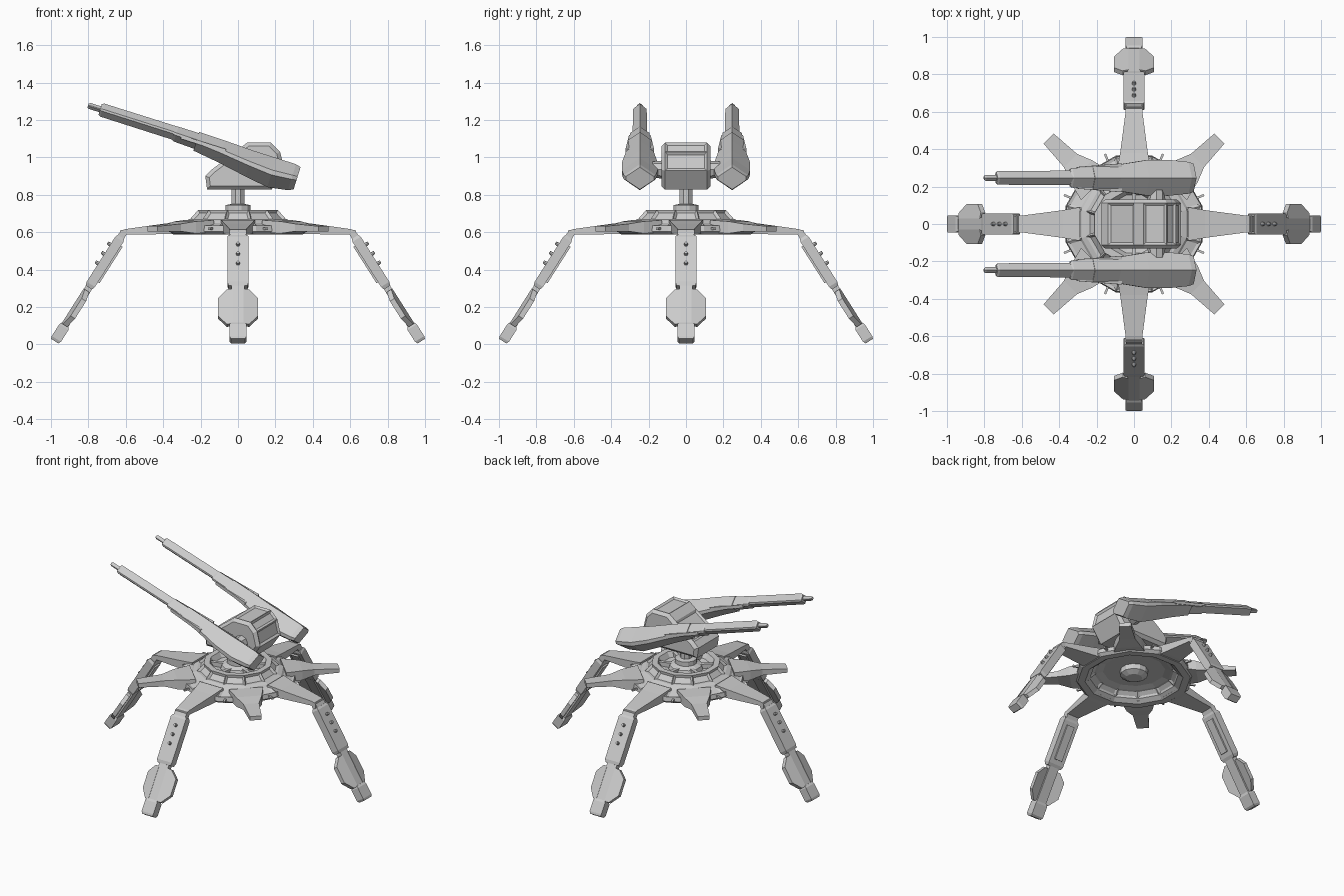
import bpy, bmesh
from math import radians, cos, pi
from mathutils import Matrix, Vector

if "Cube" in bpy.data.objects:
    bpy.data.objects.remove(bpy.data.objects["Cube"])


def finish(name, bm):
    bmesh.ops.recalc_face_normals(bm, faces=bm.faces)
    me = bpy.data.meshes.new(name)
    bm.to_mesh(me)
    bm.free()
    ob = bpy.data.objects.new(name, me)
    bpy.context.collection.objects.link(ob)
    return ob


def loft(name, rings, mat=Matrix()):
    """Skin a list of equal-length point rings and cap both ends."""
    bm = bmesh.new()
    vs = [[bm.verts.new(mat @ Vector(p)) for p in r] for r in rings]
    n = len(vs[0])
    for a, b in zip(vs, vs[1:]):
        for i in range(n):
            j = (i + 1) % n
            bm.faces.new((a[i], a[j], b[j], b[i]))
    bm.faces.new(vs[0])
    bm.faces.new(vs[-1])
    return finish(name, bm)


def box_ring(x, hw, z0, z1):
    return [(x, -hw, z0), (x, hw, z0), (x, hw, z1), (x, -hw, z1)]


def tube(name, r1, r2, depth, sides, mat):
    bm = bmesh.new()
    bmesh.ops.create_cone(bm, cap_ends=True, segments=sides, radius1=r1,
                          radius2=r2, depth=depth, matrix=mat)
    return finish(name, bm)


def turned(name, profile, sides, panels=()):
    """Revolve (apothem, z) points; inset the bands listed in panels."""
    bm = bmesh.new()
    k = 1 / cos(pi / sides)
    rings = []
    for r, z in profile:
        rings.append([bm.verts.new(Matrix.Rotation(2 * pi * (i + .5) / sides, 3, 'Z')
                                   @ Vector((r * k, 0, z))) for i in range(sides)])
    bands = []
    for a, b in zip(rings, rings[1:]):
        bands.append([bm.faces.new((a[i], a[(i + 1) % sides], b[(i + 1) % sides], b[i]))
                      for i in range(sides)])
    bm.faces.new(rings[0])
    bm.faces.new(rings[-1])
    bmesh.ops.recalc_face_normals(bm, faces=bm.faces)
    for band, thick, depth in panels:
        bmesh.ops.inset_individual(bm, faces=bands[band], thickness=thick,
                                   depth=depth, use_even_offset=True)
    return finish(name, bm)


# Hull: twelve-sided stepped shell, windows round the rim, hollow underneath
turned("hull", [(.07, .655), (.19, .655), (.23, .645), (.27, .61), (.30, .588), (.345, .588),
                (.365, .605), (.36, .635), (.28, .662), (.255, .672), (.212, .72),
                (.175, .72), (.155, .685), (.10, .675), (.07, .675)],
       12, [(9, .012, -.014), (7, .014, -.008), (2, .012, -.008)])
turned("underside_hub", [(.05, .60), (.085, .62), (.085, .66)], 12)

# Turret pedestal and neck
turned("pedestal", [(.11, .67), (.10, .70), (.068, .715), (.068, .745), (.04, .75)], 12)
tube("neck", .038, .038, .12, 8, Matrix.Translation((0, 0, .785)) @ Matrix.Rotation(pi / 8, 4, 'Z'))
for i in range(6):
    loft("hull_rib", [box_ring(.08, .012, .67, .705), box_ring(.19, .012, .67, .715)],
         Matrix.Rotation(radians(30 + 60 * i), 4, 'Z'))

# Legs, fins: four of each
D, N, K = Vector((.536, 0, -.844)), Vector((.844, 0, .536)), Vector((.61, 0, .6))
# shin frame: local x runs down the leg, z points outward
SHIN = Matrix(((D.x, 0, N.x, K.x), (0, 1, 0, 0), (D.z, 0, N.z, K.z), (0, 0, 0, 1)))
for q in range(4):
    rot = Matrix.Rotation(radians(90 * q), 4, 'Z')
    leg = rot @ SHIN
    loft("thigh", [box_ring(.29, .09, .595, .665), box_ring(.38, .074, .59, .648),
                   box_ring(.60, .045, .587, .617), box_ring(.63, .045, .572, .608)], rot)
    loft("shin_neck", [box_ring(-.005, .044, -.018, .018), box_ring(.05, .044, -.02, .02)], leg)
    loft("upper_shin", [box_ring(.03, .05, -.02, .02), box_ring(.045, .057, -.026, .026),
                        box_ring(.33, .057, -.026, .026), box_ring(.35, .05, -.02, .02)], leg)
    loft("shin_spine", [box_ring(.07, .028, -.036, -.02), box_ring(.30, .028, -.036, -.02)], leg)
    for s in (.095, .155, .215):
        tube("shin_bolt", .012, .008, .024, 8, leg @ Matrix.Translation((s, 0, .032)))
    loft("lower_shin", [box_ring(.33, .036, -.02, .018), box_ring(.60, .036, -.02, .018)], leg)
    # swept hexagonal guard plate on each side
    for side in (1, -1):
        plate = [(.37, .03), (.37, .06), (.42, .107), (.53, .107), (.59, .06), (.59, .03)]
        loft("shin_guard", [[(s, side * w, z - .25 * (w - .03)) for s, w in plate]
                            for z in (-.008, .02)], leg)
    loft("foot", [box_ring(.585, .038, -.022, .022), box_ring(.60, .045, -.03, .028),
                  box_ring(.675, .045, -.03, .028), box_ring(.69, .038, -.022, .024)], leg)
    diag = Matrix.Rotation(radians(45 + 90 * q), 4, 'Z')
    loft("hull_fin", [box_ring(.29, .11, .60, .665), box_ring(.40, .082, .593, .658),
                      box_ring(.48, .05, .605, .645), box_ring(.645, .038, .605, .632)], diag)
for i in range(8):
    loft("rim_pin", [box_ring(.34, .006, .612, .624), box_ring(.405, .006, .612, .624)],
         Matrix.Rotation(radians(22.5 + 45 * i), 4, 'Z'))

# Turret head: side profile extruded, edges chamfered, front and rear panels inset
prof = [(-.165, .828), (-.175, .90), (-.14, .935), (0, 1.04), (.05, 1.08),
        (.175, 1.08), (.225, 1.03), (.25, .93), (.18, .828)]
head = loft("turret_head", [[(x, y, z) for x, z in prof] for y in (-.132, .132)])
bm = bmesh.new()
bm.from_mesh(head.data)
sides = [f for f in bm.faces if abs(f.normal.y) > .9]
bmesh.ops.bevel(bm, geom=list({e for f in sides for e in f.edges}), offset=.02,
                segments=1, affect='EDGES', clamp_overlap=True)
bm.normal_update()
panels = [f for f in bm.faces if abs(f.normal.y) < .1 and f.calc_area() > .015
          and f.normal.z > -.1 and f.calc_center_median().z > .95]
bmesh.ops.inset_individual(bm, faces=panels, thickness=.014, depth=-.01, use_even_offset=True)
bm.to_mesh(head.data)
bm.free()


# Guns: six-sided sections with a ridge above and below, tilted upward
def hexa(s, top, bot, hw):
    k = min(.9 * hw, .42 * (top - bot))
    return [(s, 0, top), (s, hw, top - k), (s, hw, bot + k),
            (s, 0, bot), (s, -hw, bot + k), (s, -hw, top - k)]


GUN = {
    "gun_body": [(-.688, .027, -.097, .075), (-.66, .035, -.11, .085), (-.55, .036, -.128, .096),
                 (-.42, .036, -.108, .094), (-.26, .042, -.08, .07), (-.115, .044, -.06, .062)],
    "gun_sleeve": [(-.13, .038, -.05, .055), (.0, .038, -.045, .052), (.012, .033, -.04, .046)],
    "gun_barrel": [(.0, .037, -.038, .038), (.415, .037, -.036, .037), (.427, .03, -.03, .03)],
    "gun_muzzle": [(.42, .018, -.015, .016), (.485, .018, -.015, .016), (.495, .012, -.01, .01)],
}
for side in (1, -1):
    y = .247 * side
    tilt = Matrix(((-.954, 0, .3, -.33), (0, 1, 0, y), (.3, 0, .954, 1.128), (0, 0, 0, 1)))
    for part, secs in GUN.items():
        loft(part, [hexa(*s) for s in secs], tilt)
    # raised strips along the body flanks and sleeve
    for f in (1, -1):
        loft("gun_side_strip", [[(s, f * w, z) for w, z in ((.03, -.02), (h, -.02), (h, 0), (.03, 0))]
                                for s, h in ((-.28, .077), (-.03, .058))], tilt)
    # trunnion joining gun to head
    tube("gun_trunnion", .05, .04, .12, 8, Matrix.Translation((.12, .16 * side, .935))
         @ Matrix.Rotation(-side * pi / 2, 4, 'X'))
